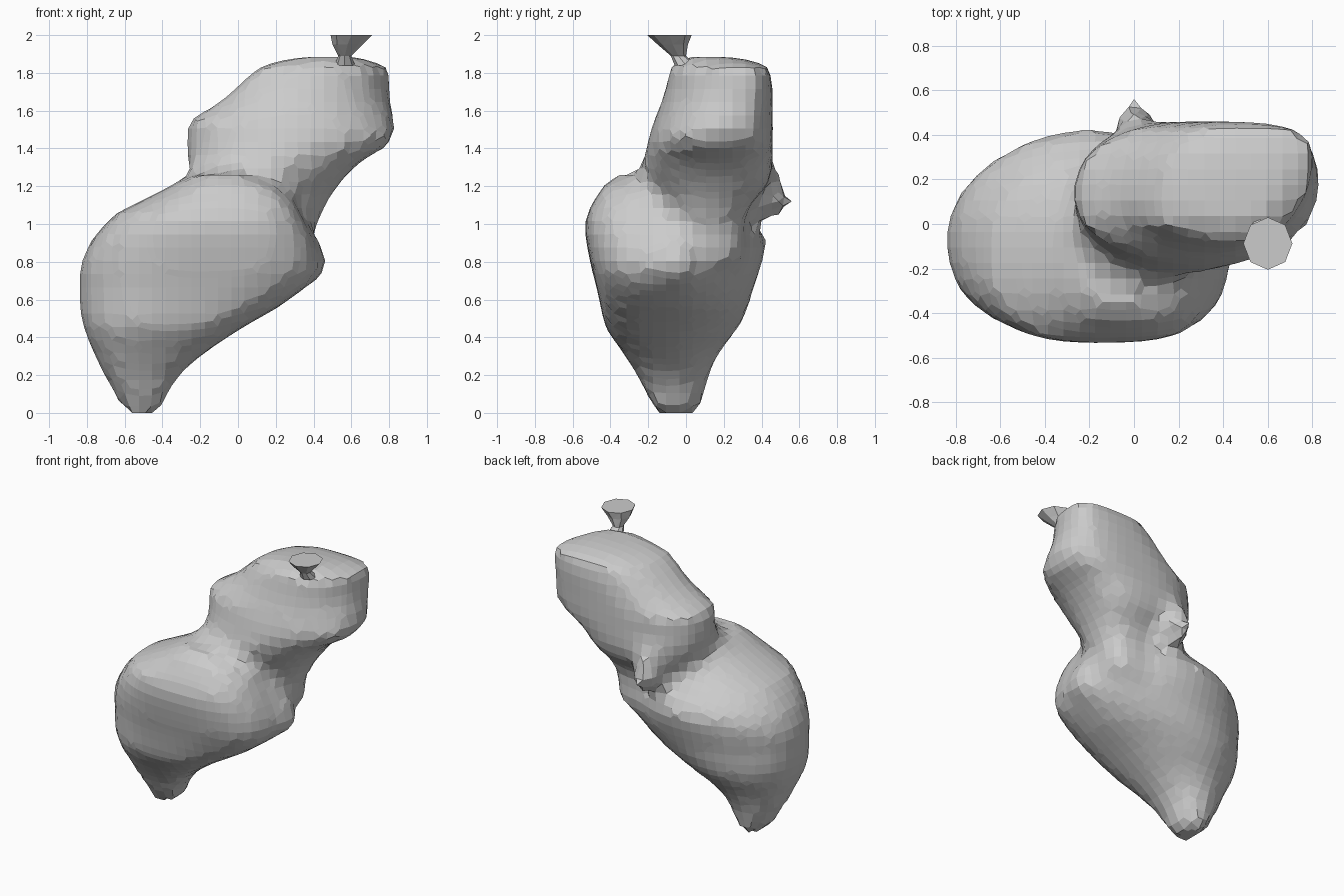
import bpy, bmesh, math

if "Cube" in bpy.data.objects:
    bpy.data.objects.remove(bpy.data.objects["Cube"])

def loft(name, sections, sides=32, power=(2, 2, 2, 2)):
    """Stack of rounded outlines (z, x0, x1, y0, y1, lean).
    power sets boxiness: right back, left back, left front, right front."""
    bm = bmesh.new()
    rings = []
    for z, x0, x1, y0, y1, *lean in sections:
        k = lean[0] if lean else 0
        cx, cy, rx, ry = (x0 + x1) / 2, (y0 + y1) / 2, (x1 - x0) / 2, (y1 - y0) / 2
        ring = []
        for i in range(sides):
            a = 2 * math.pi * i / sides
            c, s = math.cos(a), math.sin(a)
            e = 2 / power[i * 4 // sides]
            u = math.copysign(abs(c) ** e, c)
            v = math.copysign(abs(s) ** e, s)
            ring.append(bm.verts.new((cx + rx * u, cy + ry * v + k * u * (1 - abs(v)), z)))
        rings.append(ring)
    for lo, hi in zip(rings, rings[1:]):
        for i in range(sides):
            j = (i + 1) % sides
            bm.faces.new((lo[i], lo[j], hi[j], hi[i]))
    bm.faces.new(rings[0][::-1])
    bm.faces.new(rings[-1])
    bmesh.ops.recalc_face_normals(bm, faces=bm.faces)
    bmesh.ops.triangulate(bm, faces=[f for f in bm.faces if len(f.verts) == 4])
    me = bpy.data.meshes.new(name)
    bm.to_mesh(me)
    bm.free()
    ob = bpy.data.objects.new(name, me)
    bpy.context.collection.objects.link(ob)
    return ob

def join(ob, part):
    mod = ob.modifiers.new("join_" + part.name, 'BOOLEAN')
    mod.operation = 'UNION'
    mod.solver = 'EXACT'
    mod.object = part

# Lower lobe, narrowing to the foot
body = loft("body", [
    (0.00, -.60, -.42, -.17, .07), (0.11, -.66, -.37, -.21, .10),
    (0.22, -.72, -.30, -.27, .13), (0.33, -.77, -.16, -.34, .18),
    (0.45, -.82, .02, -.43, .28), (0.55, -.84, .20, -.45, .33),
    (0.67, -.84, .37, -.475, .36), (0.78, -.84, .44, -.505, .40),
    (0.89, -.795, .42, -.525, .43), (0.95, -.75, .39, -.54, .42),
    (1.05, -.66, .34, -.53, .32), (1.12, -.52, .30, -.49, .26),
    (1.20, -.36, .23, -.44, .20), (1.26, -.26, .06, -.38, .10)],
    power=(1.8, 2.0, 2.5, 3.3))

# Bump at the right end of the lower lobe
side = loft("side_lump", [
    (0.70, .22, .42, -.16, .06), (0.78, .25, .485, -.17, .06),
    (0.87, .25, .46, -.16, .06), (0.95, .25, .41, -.12, .04)], sides=12)

# Neck and upper lobe
upper = loft("upper_lobe", [
    (0.80, -.10, .38, -.12, .32), (0.95, -.15, .40, -.10, .31),
    (1.05, -.18, .44, -.12, .31), (1.15, -.20, .49, -.15, .38),
    (1.22, -.22, .54, -.20, .45), (1.33, -.27, .64, -.23, .46),
    (1.40, -.27, .77, -.21, .46), (1.45, -.275, .83, -.20, .46),
    (1.55, -.27, .83, -.17, .46, .04), (1.62, -.13, .81, -.14, .46, .07),
    (1.70, -.03, .80, -.11, .46, .1), (1.78, .05, .81, -.095, .455, .13),
    (1.83, .11, .80, -.08, .44, .13), (1.865, .22, .70, -.06, .36, .05),
    (1.885, .36, .63, -.05, .22)],
    power=(3.2, 2.3, 2.0, 2.0))

# Small lump at the back of the neck
lump = loft("back_lump", [
    (1.05, -.05, .05, .36, .50), (1.12, -.09, .09, .26, .56),
    (1.32, -.07, .09, .26, .47)], sides=8)

# Flared knob on top
knob = loft("top_knob", [
    (1.84, .51, .62, -.06, .06), (1.89, .53, .60, -.08, .0),
    (1.95, .50, .66, -.15, .01), (2.00, .49, .71, -.205, .03)], sides=8)

# Join the parts and re-cut the skin into coarse flat facets
for part in (upper, side, lump):
    join(body, part)
skin = body.modifiers.new("skin", 'REMESH')
skin.mode = 'VOXEL'
skin.voxel_size = 0.07
join(body, knob)

bpy.context.view_layer.update()
deps = bpy.context.evaluated_depsgraph_get()
mesh = bpy.data.meshes.new_from_object(body.evaluated_get(deps))
body.modifiers.clear()
body.data = mesh
for part in (upper, side, lump, knob):
    bpy.data.objects.remove(part)

# Flat foot and flat facets
low = min(v.co.z for v in mesh.vertices)
for v in mesh.vertices:
    if v.co.z < low + 0.03:
        v.co.z = 0
for p in mesh.polygons:
    p.use_smooth = False
